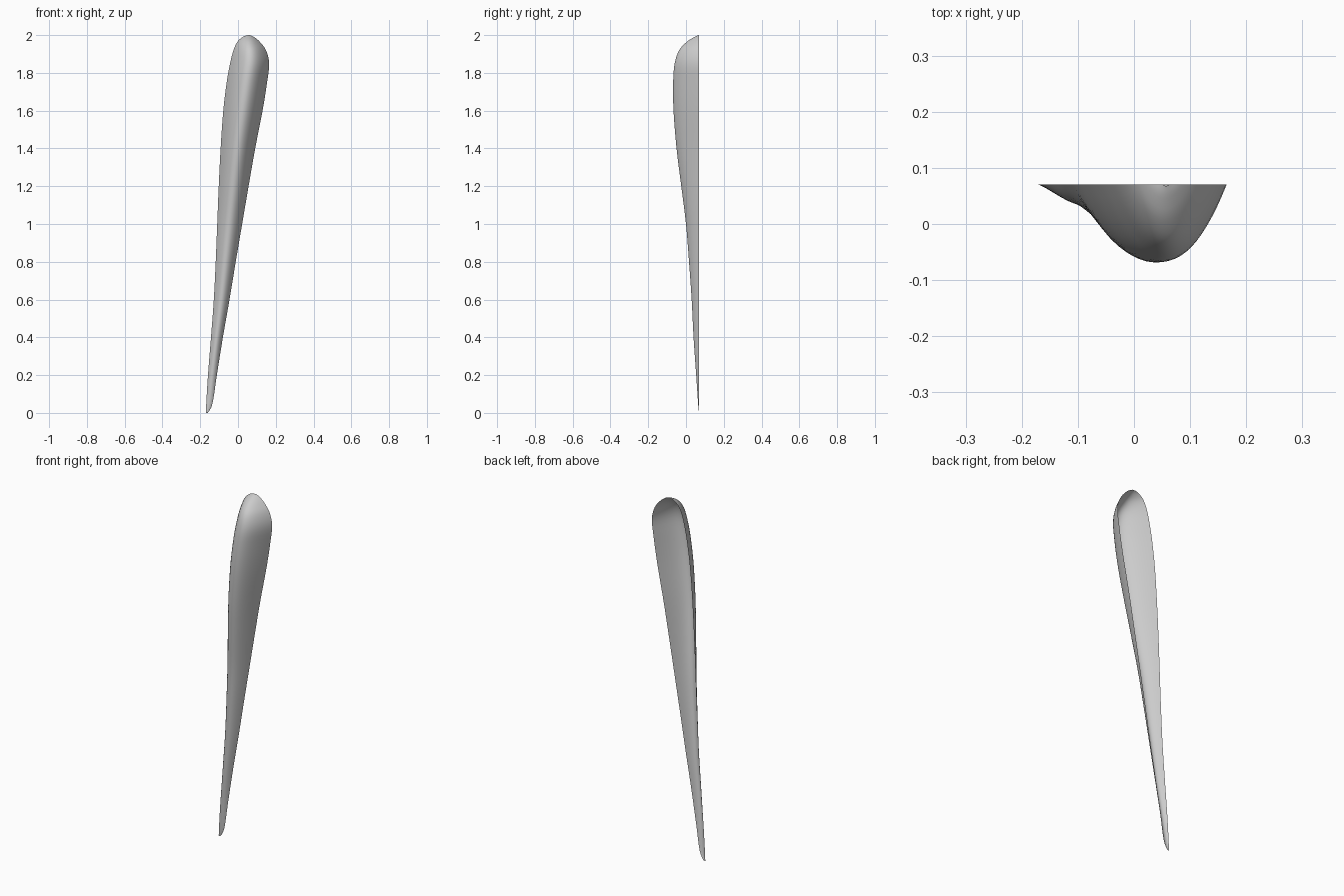
import bpy
import bmesh

if "Cube" in bpy.data.objects:
    bpy.data.objects.remove(bpy.data.objects["Cube"])

# Stations: height, left rim x, right rim x, depth of the front crest (y)
STATIONS = [
    (0.00, -0.170, -0.160, 0.069),
    (0.05, -0.168, -0.135, 0.064),
    (0.20, -0.159, -0.112, 0.054),
    (0.40, -0.143, -0.080, 0.040),
    (0.60, -0.128, -0.045, 0.030),
    (0.80, -0.118, -0.012, 0.016),
    (1.00, -0.110, 0.022, 0.000),
    (1.20, -0.102, 0.056, -0.025),
    (1.40, -0.092, 0.091, -0.050),
    (1.60, -0.078, 0.130, -0.066),
    (1.75, -0.060, 0.154, -0.068),
    (1.85, -0.042, 0.165, -0.060),
    (1.92, -0.024, 0.148, -0.036),
    (1.965, -0.003, 0.115, 0.005),
    (1.99, 0.025, 0.085, 0.045),
    (2.00, 0.052, 0.062, 0.068),
]
RIM_Y = 0.07
STEPS = 4      # rows between stations
ACROSS = 24    # faces across the shell


def smooth_point(p0, p1, p2, p3, t):
    """Catmull-Rom blend of neighbouring stations."""
    return [0.5 * (2 * b + (c - a) * t + (2 * a - 5 * b + 4 * c - d) * t * t
                   + (3 * b - a - 3 * c + d) * t ** 3)
            for a, b, c, d in zip(p0, p1, p2, p3)]


rows = []
last = len(STATIONS) - 1
for i in range(last):
    ctrl = [STATIONS[min(max(i + k, 0), last)] for k in (-1, 0, 1, 2)]
    rows += [smooth_point(*ctrl, s / STEPS) for s in range(STEPS)]
rows.append(STATIONS[-1])

# Open half shell with a parabolic cross-section, hollow at the back
bm = bmesh.new()
grid = []
for z, left, right, crest in rows:
    ring = []
    for j in range(ACROSS + 1):
        u = 2 * j / ACROSS - 1
        x = (left + right) / 2 + u * (right - left) / 2
        y = RIM_Y + (crest - RIM_Y) * (1 - u * u)
        ring.append(bm.verts.new((x, y, z)))
    grid.append(ring)
for low, high in zip(grid, grid[1:]):
    for j in range(ACROSS):
        face = bm.faces.new((low[j], low[j + 1], high[j + 1], high[j]))
        face.smooth = True

mesh = bpy.data.meshes.new("tapered_shell")
bm.to_mesh(mesh)
bm.free()
shell = bpy.data.objects.new("tapered_shell", mesh)
bpy.context.collection.objects.link(shell)
